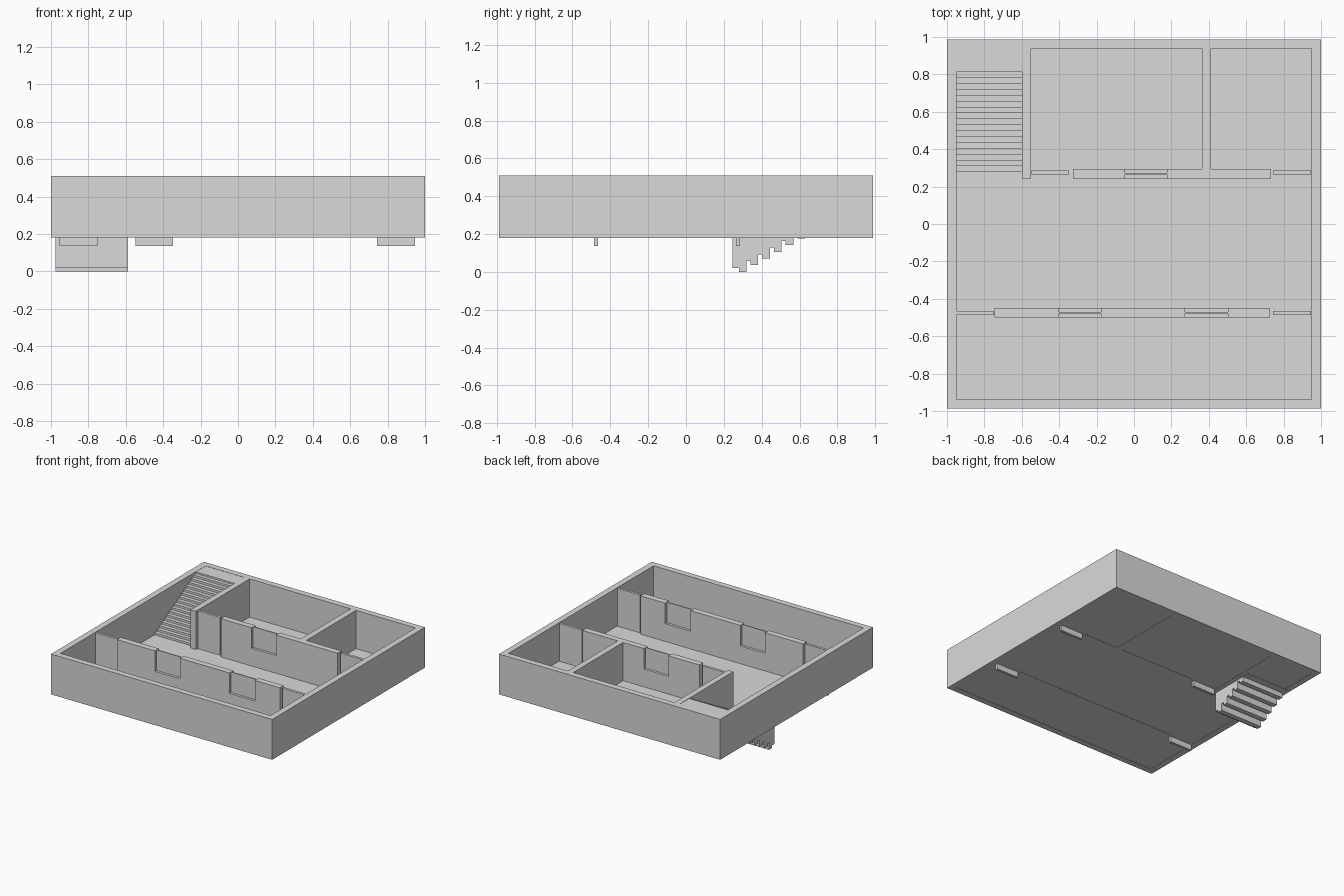
import bpy, bmesh
from mathutils import Vector

cube = bpy.data.objects.get("Cube")
if cube:
    bpy.data.objects.remove(cube, do_unlink=True)

BASE, TOP, FLOOR = 0.18, 0.51, 0.197
SILL = 0.342

plaster = bpy.data.materials.new("light_grey")
plaster.use_nodes = True
GREY = (0.7, 0.7, 0.7, 1)
plaster.diffuse_color = GREY
bsdf = next(n for n in plaster.node_tree.nodes if n.type == 'BSDF_PRINCIPLED')
bsdf.inputs["Base Color"].default_value = GREY
bsdf.inputs["Roughness"].default_value = 0.8


def extrude_all(bm, direction):
    """Thicken the flat faces of bm along a direction."""
    result = bmesh.ops.extrude_face_region(bm, geom=bm.faces[:], use_keep_orig=True)
    moved = [g for g in result["geom"] if isinstance(g, bmesh.types.BMVert)]
    bmesh.ops.translate(bm, verts=moved, vec=Vector(direction))


def finish(name, bm):
    bmesh.ops.recalc_face_normals(bm, faces=bm.faces)
    mesh = bpy.data.meshes.new(name)
    bm.to_mesh(mesh)
    bm.free()
    mesh.materials.append(plaster)
    obj = bpy.data.objects.new(name, mesh)
    bpy.context.collection.objects.link(obj)


def prism(name, points, direction):
    """Extrude a closed outline along a direction."""
    bm = bmesh.new()
    bm.faces.new([bm.verts.new(p) for p in points])
    extrude_all(bm, direction)
    finish(name, bm)


def box(name, x, y, z):
    outline = [(x[0], y[0], z[0]), (x[1], y[0], z[0]),
               (x[1], y[1], z[0]), (x[0], y[1], z[0])]
    prism(name, outline, (0, 0, z[1] - z[0]))


def partition(name, x, y, windows):
    """Wall along x with notched window openings and thin panes."""
    outline = [(x[0], BASE), (x[0], TOP)]
    for i, (a, b) in enumerate(windows):
        outline += [(a, TOP), (a, SILL), (b, SILL), (b, TOP)]
        mid = (y[0] + y[1]) / 2
        box(f"{name}_pane_{i + 1}", (a, b), (mid - 0.004, mid + 0.004), (SILL, TOP))
    outline += [(x[1], TOP), (x[1], BASE)]
    prism(name, [(px, y[0], pz) for px, pz in outline], (0, y[1] - y[0], 0))


# Outer wall ring: four mitred sides between two rectangles
bm = bmesh.new()
corners = [(-1, -1), (1, -1), (1, 1), (-1, 1)]
outer = [bm.verts.new((sx, sy * 0.987, BASE)) for sx, sy in corners]
inner = [bm.verts.new((sx * 0.95, sy * 0.937, BASE)) for sx, sy in corners]
for i in range(4):
    j = (i + 1) % 4
    bm.faces.new((outer[i], outer[j], inner[j], inner[i]))
extrude_all(bm, (0, 0, TOP - BASE))
finish("outer_walls", bm)

# Floor slab
box("floor", (-0.95, 0.95), (-0.937, 0.937), (BASE + 0.002, FLOOR))

# Partitions with windows
partition("front_partition", (-0.745, 0.728), (-0.5, -0.45),
          [(-0.401, -0.176), (0.273, 0.503)])
partition("middle_partition", (-0.326, 0.732), (0.243, 0.293), [(-0.048, 0.176)])

# Back room side walls
box("stair_wall", (-0.599, -0.551), (0.243, 0.938), (BASE, TOP))
box("room_divider", (0.364, 0.412), (0.292, 0.938), (BASE, TOP))

# Doors, reaching through the floor
doors = {
    "front_right_door": (-0.955, -0.752, -0.487),
    "front_left_door": (0.743, 0.946, -0.487),
    "middle_right_door": (-0.549, -0.347, 0.264),
    "middle_left_door": (0.743, 0.946, 0.264),
}
for name, (x0, x1, y) in doors.items():
    box(name, (x0, x1), (y, y + 0.021), (0.137, TOP - 0.004))

# Staircase: even treads above, toothed underside below
STEPS, RUN, RISE = 18, 0.0315, 0.0175
START = 0.246
upper = []
for k in range(STEPS):
    z = FLOOR + k * RISE
    upper += [(START + k * RUN, z), (START + (k + 1) * RUN, z)]
lower = []
for i in range(STEPS // 2):
    y, z = START + i * 0.0618, i * 0.0355
    heel = y if i == 0 else y + 0.012
    lower += [(heel, z + 0.022), (y + 0.033, z + 0.022),
              (y + 0.033, z), (y + 0.0738, z)]
end = START + STEPS * RUN
lower[-1] = (end, lower[-1][1])
stairs = lower + upper[::-1]
prism("staircase", [(-0.975, y, z) for y, z in stairs], (0.386, 0, 0))

# Landing at the head of the stairs
box("landing", (-0.952, -0.597), (0.812, 0.94), (0.47, TOP - 0.002))
